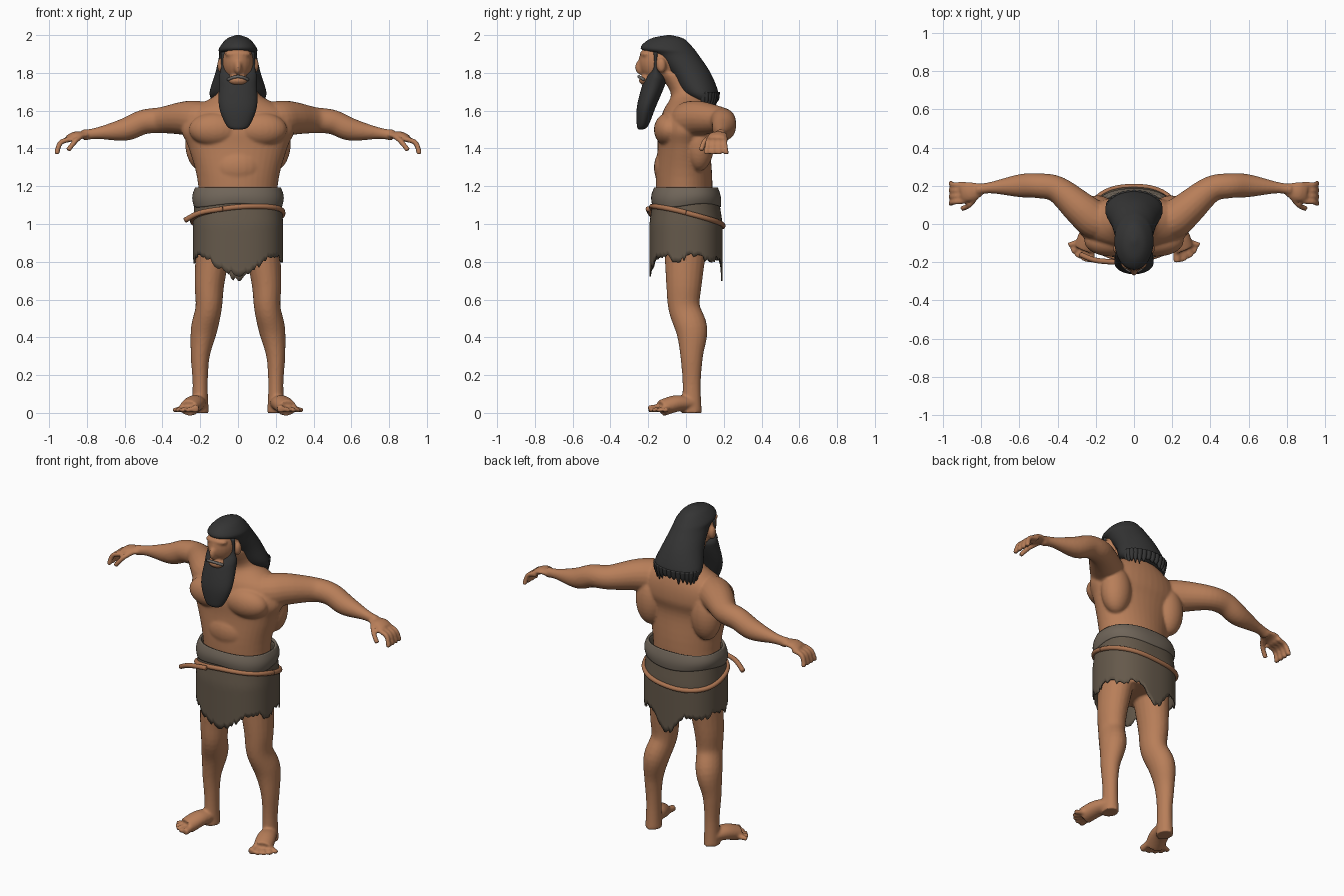
import bpy, bmesh, random
from math import sin, cos, asin, exp, pi, tau
from mathutils import Vector, Matrix

random.seed(4)
if "Cube" in bpy.data.objects:
    bpy.data.objects.remove(bpy.data.objects["Cube"])

ACROSS, DEEP, UP = Vector((1, 0, 0)), Vector((0, 1, 0)), Vector((0, 0, 1))


def material(name, red, green, blue):
    mat = bpy.data.materials.new(name)
    mat.use_nodes = True
    colour = (red, green, blue, 1)
    mat.diffuse_color = colour
    mat.node_tree.nodes["Principled BSDF"].inputs["Base Color"].default_value = colour
    return mat


skin = material("tan skin", .48, .21, .1)
charcoal = material("charcoal hair", .035, .035, .035)
brown = material("brown hide", .13, .1, .07)
grey_brown = material("grey brown belt", .16, .13, .1)
orange_brown = material("orange brown rope", .4, .17, .08)
grey = material("grey whiskers", .15, .14, .13)


def smooth_rows(rows, steps=5):
    """Catmull-Rom interpolation between rows of numbers."""
    rows = [Vector(row) for row in rows]
    last = len(rows) - 1
    result = []
    for i in range(last):
        start, end = rows[i], rows[i + 1]
        leave = (end - rows[max(i - 1, 0)]) / 2
        arrive = (rows[min(i + 2, last)] - start) / 2
        for j in range(steps):
            t = j / steps
            blend = t * t * (3 - 2 * t)
            result.append(start.lerp(end, blend) + leave * t * (1 - t) ** 2 - arrive * t * t * (1 - t))
    return result + [rows[last]]


def add_rings(bm, rings):
    """Skin a list of point rings into a closed tube."""
    rings = [[bm.verts.new(point) for point in ring] for ring in rings]
    for low, high in zip(rings, rings[1:]):
        for k in range(len(low)):
            bm.faces.new((low[k], low[k - 1], high[k - 1], high[k]))
    bm.faces.new(rings[0])
    bm.faces.new(rings[-1])


def ellipse(centre, u, v, count):
    return [centre + u * cos(tau * k / count) + v * sin(tau * k / count) for k in range(count)]


def column(bm, rows, count=40):
    """Level ellipses on the centre plane, each given as (z, y, width, depth)."""
    add_rings(bm, [ellipse(Vector((0, y, z)), ACROSS * wide, DEEP * deep, count)
                   for z, y, wide, deep in smooth_rows(rows)])


def limb(bm, rows, side=1, flat=1, up=UP, count=20):
    """Rings square to a path of (x, y, z, radius), scaled by flat towards up."""
    rows = smooth_rows([(x * side, y, z, r) for x, y, z, r in rows])
    rings = []
    for i, row in enumerate(rows):
        ahead = rows[min(i + 1, len(rows) - 1)].xyz - rows[max(i - 1, 0)].xyz
        u = ahead.cross(up).normalized()
        v = u.cross(ahead).normalized()
        rings.append(ellipse(row.xyz, u * row.w, v * row.w * flat, count))
    add_rings(bm, rings)


def blob(bm, x, y, z, size, side=1):
    place = Matrix.Translation((x * side, y, z)) @ Matrix.Diagonal((*size, 1))
    bmesh.ops.create_uvsphere(bm, u_segments=24, v_segments=16, radius=1, matrix=place)


def finish(bm, name, mat):
    bmesh.ops.recalc_face_normals(bm, faces=bm.faces)
    for face in bm.faces:
        face.smooth = True
    mesh = bpy.data.meshes.new(name)
    bm.to_mesh(mesh)
    bm.free()
    mesh.materials.append(mat)
    part = bpy.data.objects.new(name, mesh)
    bpy.context.collection.objects.link(part)
    return part


# Torso, neck and head
bm = bmesh.new()
column(bm, [(.85, 0, .2, .13), (1.2, -.01, .21, .15), (1.4, -.01, .26, .14), (1.5, 0, .3, .15),
            (1.6, .01, .26, .13), (1.69, .01, .11, .09), (1.8, -.07, .08, .08)])
blob(bm, 0, -.07, 1.3, (.15, .1, .12))
blob(bm, 0, -.13, 1.86, (.085, .12, .115))
blob(bm, 0, -.24, 1.83, (.02, .03, .04))
blob(bm, 0, -.21, 1.9, (.07, .035, .02))
blob(bm, 0, -.2, 1.76, (.055, .05, .03))

for side in (1, -1):
    # Chest, back muscle, ear
    blob(bm, .12, -.09, 1.5, (.14, .08, .09), side)
    blob(bm, .19, .07, 1.43, (.09, .08, .15), side)
    blob(bm, .09, -.13, 1.84, (.02, .025, .04), side)

    # Arm and palm
    limb(bm, [(.1, 0, 1.54, .09), (.2, .02, 1.55, .1), (.28, .08, 1.56, .09), (.4, .18, 1.55, .07),
              (.5, .2, 1.54, .065), (.6, .2, 1.5, .06), (.75, .19, 1.48, .03), (.82, .18, 1.47, .03)], side)
    limb(bm, [(.8, .18, 1.47, .035), (.86, .17, 1.47, .05), (.9, .165, 1.45, .05)], side, flat=.4)

    # Thumb and fingers
    thick = .014
    limb(bm, [(.82, .15, 1.47, thick), (.86, .1, 1.44, thick), (.9, .08, 1.39, thick)], side)
    for i in range(4):
        spread = (i - 1.5) * .03
        limb(bm, [(.88, .165 - spread, 1.45, thick), (.94, .16 - spread, 1.43, thick),
                  (.96, .16 - spread * 1.2, 1.37, thick)], side)

    # Leg
    limb(bm, [(.12, 0, .95, .1), (.15, -.01, .7, .08), (.155, -.01, .56, .07), (.18, .03, .44, .07),
              (.2, .03, .3, .05), (.2, .03, .15, .04), (.2, .03, 0, .045)], side, flat=1.2, up=DEEP)

    # Foot with toes fanned round the instep
    limb(bm, [(.2, .04, .05, .04), (.23, -.05, .05, .055), (.26, -.13, .025, .055)], side, flat=.8)
    for i in range(5):
        angle = .05 + .3 * i
        radius = .014 if i else .02
        limb(bm, [(.22 + reach * sin(angle), -.07 - reach * cos(angle), radius + .01 * (1 - n), radius)
                  for n, reach in enumerate((.05, .13))], side)

body = finish(bm, "body", skin)
fuse = body.modifiers.new("fuse", "REMESH")
fuse.mode, fuse.voxel_size, fuse.use_smooth_shade = "VOXEL", .0075, True
soften = body.modifiers.new("soften", "SMOOTH")
soften.factor, soften.iterations = .5, 5

# Swept-back hair with ragged locks along its hem
bm = bmesh.new()
column(bm, [(2, -.09, .01, .01), (1.98, -.1, .06, .09), (1.93, -.1, .1, .14), (1.89, -.05, .1, .12),
            (1.8, .02, .12, .11), (1.7, .07, .15, .1), (1.66, .09, .14, .07)])
locks = 15
for i in range(locks):
    angle = pi * i / (locks - 1)
    x, y = .13 * cos(angle), .09 + .07 * sin(angle)
    tip = random.uniform(1.61, 1.65)
    limb(bm, [(x, y, 1.7, .02), (x, y, 1.66, .015), (x, y, tip, .002)], up=DEEP, count=8)
finish(bm, "hair", charcoal)

# Beard running up into sideburns
bm = bmesh.new()
column(bm, [(1.5, -.24, .02, .01), (1.52, -.23, .06, .03), (1.62, -.21, .1, .05), (1.74, -.17, .1, .06),
            (1.78, -.16, .1, .05), (1.83, -.16, .09, .02), (1.91, -.16, .09, .02)])
finish(bm, "beard", charcoal)

# Moustache
bm = bmesh.new()
limb(bm, [(.027 * i, -.25 + .007 * i * i, 1.78 - .004 * i * i, .008) for i in range(-2, 3)])
finish(bm, "moustache", grey)


def hips(angle, z, grow=1):
    """Point on the boxy oval that the clothes follow; they narrow to the waist."""
    c, s = cos(angle), sin(angle)
    box = (abs(c) ** 2.4 + abs(s) ** 2.4) ** (-1 / 2.4) * grow
    waist = max(0, z - 1)
    return Vector(((.235 - waist * .08) * c * box, (.19 - waist * .15) * s * box, z))


def wrap(name, mat, top, hem, bulge, thickness, columns=120, rows=14):
    """Cloth sheet round the hips, hanging from top to hem(angle)."""
    bm = bmesh.new()
    grid = []
    for k in range(columns):
        angle = tau * k / columns
        low = hem(angle)
        grid.append([bm.verts.new(hips(angle, top + (low - top) * i / rows, 1 + bulge * sin(pi * i / rows)))
                     for i in range(rows + 1)])
    for k in range(columns):
        left, right = grid[k - 1], grid[k]
        for i in range(rows):
            bm.faces.new((left[i], left[i + 1], right[i + 1], right[i]))
    cloth = finish(bm, name, mat)
    solid = cloth.modifiers.new("thickness", "SOLIDIFY")
    solid.thickness, solid.offset = thickness, 0


def torn_hem(angle):
    """Ragged edge that dips at the front and back."""
    from_middle = pi / 2 - asin(abs(sin(angle)))
    return .82 - .1 * exp(-(from_middle / .4) ** 2) + .015 * sin(7 * angle) + random.uniform(-.015, .015)


# Hide skirt and folded belt
wrap("skirt", brown, 1.18, torn_hem, 0, .008)
wrap("belt", grey_brown, 1.19, lambda angle: 1.1 + .01 * sin(3 * angle), .05, .015)

# Slanting rope with a loose end
bm = bmesh.new()
cord = .014
angles = [tau * k / 32 for k in range(33)]
limb(bm, [(*hips(a, 1.04 - .05 * sin(a) + .02 * cos(a), 1.03), cord) for a in angles], count=10)
limb(bm, [(-.08, -.2, 1.08, cord), (-.2, -.19, 1.06, cord), (-.28, -.16, 1.02, cord)], count=10)
finish(bm, "rope", orange_brown)
